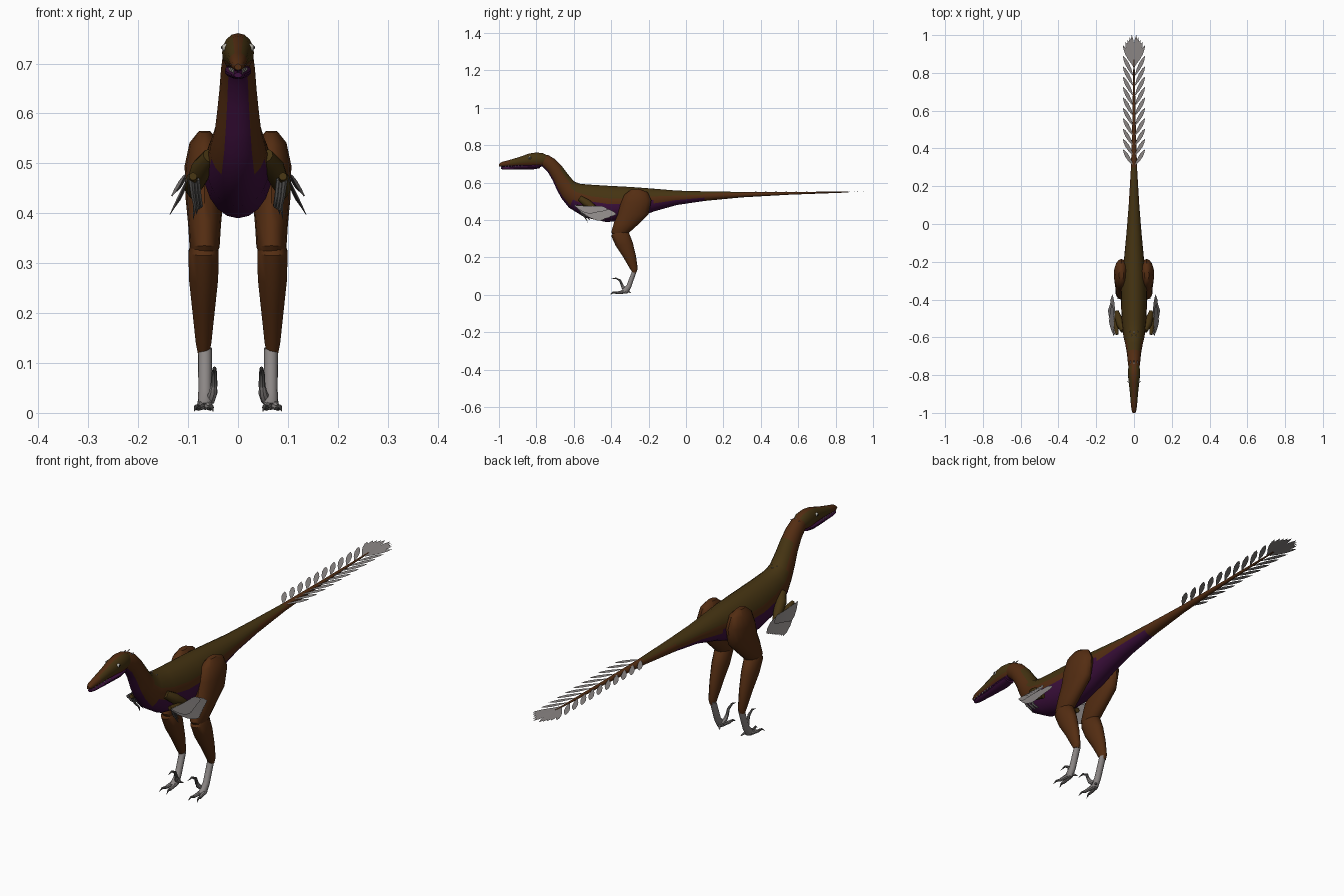
import bpy, bmesh, math
from mathutils import Vector


def material(name, rgb):
    m = bpy.data.materials.new(name)
    m.diffuse_color = (*rgb, 1)
    return m


OLIVE = material("olive_back", (0.060, 0.034, 0.006))
RUST = material("rust_skin", (0.088, 0.026, 0.006))
PURPLE = material("purple_belly", (0.046, 0.005, 0.046))
GREY = material("grey_feather", (0.26, 0.24, 0.235))
CLAW = material("claw_grey", (0.13, 0.125, 0.12))
IVORY = material("ivory", (0.5, 0.48, 0.42))
BLACK = material("pupil_black", (0.01, 0.01, 0.01))


def finish(name, bm, mats, smooth=True):
    bmesh.ops.recalc_face_normals(bm, faces=bm.faces)
    me = bpy.data.meshes.new(name)
    bm.to_mesh(me)
    bm.free()
    for m in mats:
        me.materials.append(m)
    ob = bpy.data.objects.new(name, me)
    bpy.context.collection.objects.link(ob)
    if smooth:
        bpy.context.view_layer.objects.active = ob
        ob.select_set(True)
        bpy.ops.object.shade_smooth_by_angle(angle=math.radians(40))
        ob.select_set(False)
    return ob


def skin_rings(bm, rings, rule=None):
    """Bridge vertex rings and cap both ends; rule(centre, cos) picks a colour."""
    n = len(rings[0])
    for a, b in zip(rings, rings[1:]):
        for i in range(n):
            j = (i + 1) % n
            f = bm.faces.new((a[i], a[j], b[j], b[i]))
            if rule:
                f.material_index = rule(f.calc_center_median(),
                                        math.cos((i + 0.5) * math.tau / n))
    for r in (rings[0], rings[-1]):
        f = bm.faces.new(r)
        if rule:
            f.material_index = rule(f.calc_center_median(), 0)


def loft(name, stations, mats, n=16, rule=None, cx=0.0):
    """Stations: (y, z) of one edge, (y, z) of the opposite edge, half width."""
    bm = bmesh.new()
    rings = []
    for y1, z1, y2, z2, w in stations:
        mid = Vector((cx, (y1 + y2) / 2, (z1 + z2) / 2))
        up = Vector((0, (y1 - y2) / 2, (z1 - z2) / 2))
        rings.append([bm.verts.new(mid + up * math.cos(k * math.tau / n)
                                   + Vector((w * math.sin(k * math.tau / n), 0, 0)))
                      for k in range(n)])
    skin_rings(bm, rings, rule)
    return finish(name, bm, mats)


def add_tube(bm, points, radii, n=8):
    pts = [Vector(p) for p in points]
    rings = []
    for i, p in enumerate(pts):
        d = (pts[min(i + 1, len(pts) - 1)] - pts[max(i - 1, 0)]).normalized()
        u = d.cross(Vector((1, 0.13, 0.07))).normalized()
        v = d.cross(u)
        rings.append([bm.verts.new(p + radii[i] * (u * math.cos(k * math.tau / n)
                                                   + v * math.sin(k * math.tau / n)))
                      for k in range(n)])
    skin_rings(bm, rings)


def tube(name, points, radii, mat, n=8):
    bm = bmesh.new()
    add_tube(bm, points, radii, n)
    return finish(name, bm, [mat])


def add_feather(bm, base, tip, width, normal):
    base, tip = Vector(base), Vector(tip)
    side = (tip - base).cross(Vector(normal)).normalized() * width / 2
    outline = [(0, 0.15), (0.3, 0.8), (0.6, 1), (0.85, 0.65)]
    left = [bm.verts.new(base.lerp(tip, t) + side * w) for t, w in outline]
    right = [bm.verts.new(base.lerp(tip, t) - side * w) for t, w in outline]
    bm.faces.new(left + [bm.verts.new(tip)] + right[::-1])


# Neck, torso and tail in one skin, striped by height around each ring
def body_rule(c, k):
    y = c.y
    if y < -0.67:
        hi, lo = 2, -0.88
    elif y < -0.60:
        hi, lo = 0.7, -0.72
    elif y < -0.52:
        hi, lo = 0.45, -0.2
    elif y < -0.2:
        hi, lo = 0.42, 0.1
    elif y < 0.05:
        hi, lo = 0.35, -0.35
    elif y < 0.22:
        hi, lo = 0.6, -2
    else:
        hi, lo = 2, -2
    return 0 if k > hi else 2 if k < lo else 1


loft("body", [
    (-0.765, 0.748, -0.775, 0.69, 0.026), (-0.735, 0.746, -0.76, 0.678, 0.031),
    (-0.70, 0.725, -0.738, 0.655, 0.034), (-0.665, 0.69, -0.712, 0.61, 0.037),
    (-0.63, 0.643, -0.69, 0.56, 0.042), (-0.60, 0.607, -0.665, 0.515, 0.047),
    (-0.565, 0.593, -0.625, 0.465, 0.056), (-0.50, 0.588, -0.54, 0.413, 0.064),
    (-0.42, 0.583, -0.43, 0.39, 0.069), (-0.34, 0.579, -0.34, 0.392, 0.068),
    (-0.26, 0.574, -0.25, 0.417, 0.062), (-0.18, 0.568, -0.17, 0.446, 0.052),
    (-0.05, 0.557, -0.05, 0.48, 0.040), (0.10, 0.553, 0.10, 0.502, 0.028),
    (0.30, 0.55, 0.30, 0.521, 0.016), (0.55, 0.55, 0.55, 0.535, 0.009),
    (0.87, 0.552, 0.87, 0.547, 0.003)], [OLIVE, RUST, PURPLE], 20, body_rule)


# Head and lower jaw
def head_rule(c, k):
    if k < -0.75:
        return 2
    return 0 if c.y > -0.94 and -0.3 < k < 0.85 else 1


loft("head", [
    (-1.0, 0.699, -1.0, 0.687, 0.007), (-0.985, 0.71, -0.985, 0.684, 0.013),
    (-0.94, 0.722, -0.94, 0.686, 0.018), (-0.89, 0.737, -0.89, 0.687, 0.022),
    (-0.84, 0.755, -0.84, 0.685, 0.028), (-0.80, 0.761, -0.80, 0.682, 0.032),
    (-0.765, 0.757, -0.77, 0.685, 0.031), (-0.735, 0.742, -0.75, 0.69, 0.024)],
    [OLIVE, RUST, PURPLE], 16, head_rule)
loft("lower_jaw", [
    (-0.99, 0.682, -0.99, 0.672, 0.008), (-0.97, 0.685, -0.97, 0.669, 0.013),
    (-0.89, 0.69, -0.89, 0.669, 0.020), (-0.82, 0.697, -0.82, 0.670, 0.027),
    (-0.78, 0.70, -0.78, 0.677, 0.025)], [PURPLE], 14)

# Teeth along both sides of the mouth
bm = bmesh.new()
for s in (-1, 1):
    for i in range(7):
        y = -0.985 + i * 0.018
        x = s * (0.009 + i * 0.0013)
        add_tube(bm, [(x, y, 0.692), (x, y, 0.679)], [0.0025, 0.0004], 5)
finish("teeth", bm, [IVORY])

# Tail feathers: paired vanes plus an end fan
bm = bmesh.new()
for s in (-1, 1):
    for i in range(11):
        y = 0.31 + i * 0.053
        add_feather(bm, (s * 0.006, y, 0.548), (s * 0.058, y + 0.085 + i * 0.002, 0.552),
                    0.021, (0, 0, 1))
    for i in range(4):
        add_feather(bm, (s * 0.002, 0.83, 0.55),
                    (s * (0.012 + 0.011 * i), 1.0 - 0.012 * i, 0.551 + 0.001 * i),
                    0.022, (0, 0, 1))
finish("tail_feathers", bm, [GREY], False)

# Small quills on the nape and shoulders
bm = bmesh.new()
for y, z, xs in ((-0.735, 0.748, (-0.018, 0, 0.018)), (-0.60, 0.606, (-0.012, 0.012)),
                 (-0.58, 0.598, (-0.02, 0, 0.02))):
    for x in xs:
        zz = z - abs(x) * 0.5
        add_feather(bm, (x, y - 0.008, zz - 0.002), (x, y + 0.014, zz + 0.004), 0.006, (0, 0, 1))
finish("nape_quills", bm, [GREY], False)

for s, side in ((-1, "left"), (1, "right")):
    # Eye
    for part, x, r, mat in (("eye", 0.0245, 0.008, IVORY), ("pupil", 0.0295, 0.0045, BLACK)):
        bm = bmesh.new()
        bmesh.ops.create_uvsphere(bm, u_segments=12, v_segments=8, radius=r)
        bmesh.ops.translate(bm, verts=bm.verts, vec=(s * x, -0.835, 0.732))
        finish(f"{side}_{part}", bm, [mat])

    # Leg
    loft(f"{side}_thigh", [
        (-0.295, 0.563, -0.245, 0.565, 0.012), (-0.33, 0.535, -0.205, 0.548, 0.030),
        (-0.35, 0.485, -0.185, 0.505, 0.040), (-0.365, 0.43, -0.20, 0.43, 0.038),
        (-0.385, 0.385, -0.26, 0.372, 0.033), (-0.40, 0.335, -0.31, 0.327, 0.030),
        (-0.385, 0.312, -0.335, 0.312, 0.019)], [RUST], 16, cx=s * 0.067)
    loft(f"{side}_shin", [
        (-0.38, 0.345, -0.335, 0.35, 0.022), (-0.40, 0.315, -0.305, 0.332, 0.031),
        (-0.375, 0.26, -0.285, 0.28, 0.030), (-0.335, 0.20, -0.268, 0.21, 0.023),
        (-0.30, 0.14, -0.258, 0.14, 0.016), (-0.287, 0.12, -0.265, 0.12, 0.012)],
        [RUST], 14, cx=s * 0.069)
    loft(f"{side}_foot", [
        (-0.288, 0.127, -0.262, 0.132, 0.014), (-0.318, 0.05, -0.293, 0.04, 0.0135),
        (-0.342, 0.026, -0.312, 0.008, 0.015), (-0.352, 0.02, -0.335, 0.006, 0.010)],
        [GREY], 12, cx=s * 0.066)
    bm, claws = bmesh.new(), bmesh.new()
    for x0, x1, y1 in ((0.062, 0.056, -0.375), (0.072, 0.08, -0.37)):
        add_tube(bm, [(s * x0, -0.325, 0.016), (s * (x0 + x1) / 2, -0.35, 0.013),
                      (s * x1, y1, 0.010)], [0.010, 0.008, 0.006])
        add_tube(claws, [(s * x1, y1, 0.011), (s * (x1 * 1.5 - x0 * 0.5), y1 - 0.015, 0.013),
                         (s * (x1 * 2 - x0), y1 - 0.03, 0.003)], [0.006, 0.004, 0.0005])
    add_tube(bm, [(s * 0.056, -0.32, 0.025), (s * 0.05, -0.337, 0.04),
                  (s * 0.048, -0.345, 0.058)], [0.010, 0.009, 0.006])
    add_tube(bm, [(s * 0.06, -0.31, 0.02), (s * 0.05, -0.295, 0.01)], [0.006, 0.002])
    add_tube(claws, [(s * 0.048, -0.343, 0.053), (s * 0.048, -0.352, 0.076),
                     (s * 0.047, -0.375, 0.089), (s * 0.046, -0.402, 0.084)],
             [0.007, 0.006, 0.004, 0.0005])
    finish(f"{side}_toes", bm, [GREY])
    finish(f"{side}_toe_claws", claws, [CLAW])

    # Folded arm
    tube(f"{side}_upper_arm", [(s * 0.055, -0.565, 0.515), (s * 0.072, -0.53, 0.49),
                               (s * 0.085, -0.49, 0.46), (s * 0.09, -0.465, 0.44)],
         [0.016, 0.022, 0.018, 0.010], OLIVE, 10)
    tube(f"{side}_forearm", [(s * 0.089, -0.46, 0.438), (s * 0.093, -0.50, 0.452),
                             (s * 0.093, -0.555, 0.468), (s * 0.09, -0.585, 0.474)],
         [0.010, 0.015, 0.012, 0.008], OLIVE, 10)
    bm = bmesh.new()
    for i in range(3):
        x, y = 0.094 - i * 0.006, -0.575 + i * 0.012
        add_tube(bm, [(s * x, y, 0.468), (s * (x - 0.004), y + 0.016, 0.436),
                      (s * (x - 0.008), y + 0.035, 0.415), (s * (x - 0.004), y + 0.05, 0.388 + i * 0.01)],
                 [0.006, 0.005, 0.004, 0.0005], 6)
    finish(f"{side}_fingers", bm, [CLAW])

    # Wing vanes fanned back from the forearm in two layers
    bm = bmesh.new()
    for i in range(10):
        t = i / 9
        add_feather(bm, (s * 0.10, -0.59 + 0.10 * t, 0.472 - 0.012 * t),
                    (s * (0.138 - 0.022 * t), -0.45 + 0.08 * t, 0.395 + 0.035 * t),
                    0.034, (s, 0, 0.35))
    for i in range(8):
        t = i / 7
        add_feather(bm, (s * 0.105, -0.595 + 0.11 * t, 0.478 - 0.01 * t),
                    (s * (0.134 - 0.014 * t), -0.50 + 0.08 * t, 0.435 + 0.02 * t),
                    0.028, (s, 0, 0.3))
    finish(f"{side}_wing_feathers", bm, [GREY], False)
